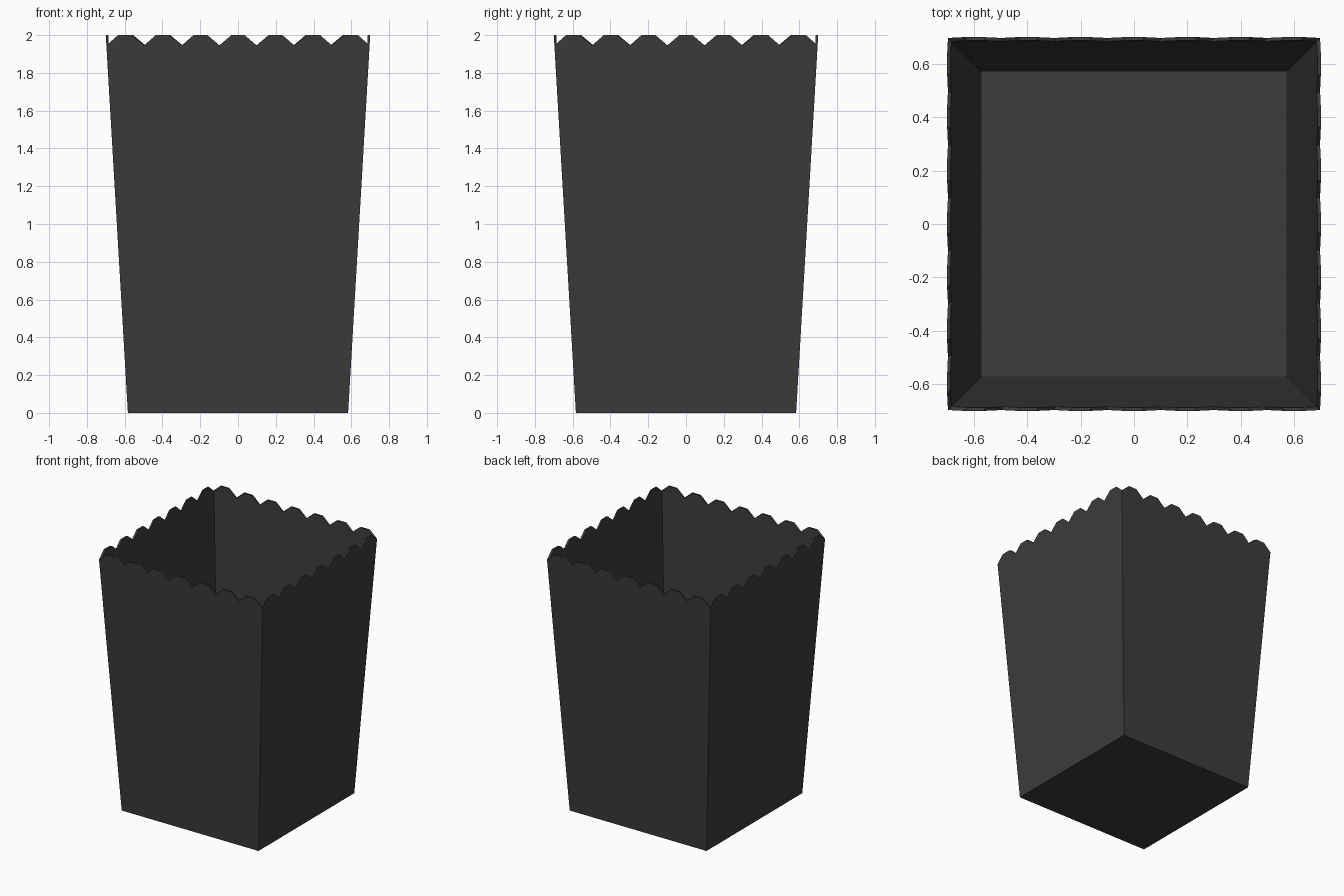
import bpy, bmesh

if "Cube" in bpy.data.objects:
    bpy.data.objects.remove(bpy.data.objects["Cube"])

BASE, TOP, HEIGHT = 0.583, 0.70, 2.0   # half widths and height
VALLEY, WALL = 1.945, 0.013            # scallop valley height, card thickness
SCALLOPS, FLAT = 7, 0.035              # scallops per side, half width of each flat crest


def half_width(z, inset):
    return BASE + (TOP - BASE) * z / HEIGHT - inset


def rim_profile():
    """Scalloped edge of one side as (position along side -1..1, height)."""
    step = 2 * TOP / SCALLOPS
    pts = []
    for i in range(SCALLOPS):
        left = -TOP + i * step
        mid = left + step / 2
        pts += [(left, VALLEY), (mid - FLAT, HEIGHT), (mid + FLAT, HEIGHT)]
    return [(t / TOP, z) for t, z in pts]


def turn(x, y, z, side):
    for _ in range(side):
        x, y = -y, x
    return x, y, z


bm = bmesh.new()
profile = rim_profile()


def shell(inset, floor_z):
    """Four tapered walls plus a floor; returns the closed rim loop."""
    h = half_width(floor_z, inset)
    base = [bm.verts.new(turn(-h, -h, floor_z, s)) for s in range(4)]
    rim = []
    for s in range(4):
        for t, z in profile:
            w = half_width(z, inset)
            rim.append(bm.verts.new(turn(t * w, -w, z, s)))
    n = len(profile)
    for s in range(4):
        edge = [rim[(s * n + i) % len(rim)] for i in range(n + 1)]
        bm.faces.new([base[s], base[(s + 1) % 4]] + edge[::-1])
    bm.faces.new(base)
    return rim


# outer and inner skins joined along the scalloped rim
outer = shell(0.0, 0.0)
inner = shell(WALL, WALL)
for i in range(len(outer)):
    j = (i + 1) % len(outer)
    bm.faces.new([outer[i], outer[j], inner[j], inner[i]])
bmesh.ops.recalc_face_normals(bm, faces=bm.faces[:])

mesh = bpy.data.meshes.new("scalloped_box")
bm.to_mesh(mesh)
bm.free()
box = bpy.data.objects.new("scalloped_box", mesh)
bpy.context.collection.objects.link(box)

# dark card
card = bpy.data.materials.new("dark_card")
card.diffuse_color = (0.045, 0.045, 0.045, 1)
card.use_nodes = True
card.node_tree.nodes["Principled BSDF"].inputs["Base Color"].default_value = card.diffuse_color
mesh.materials.append(card)
